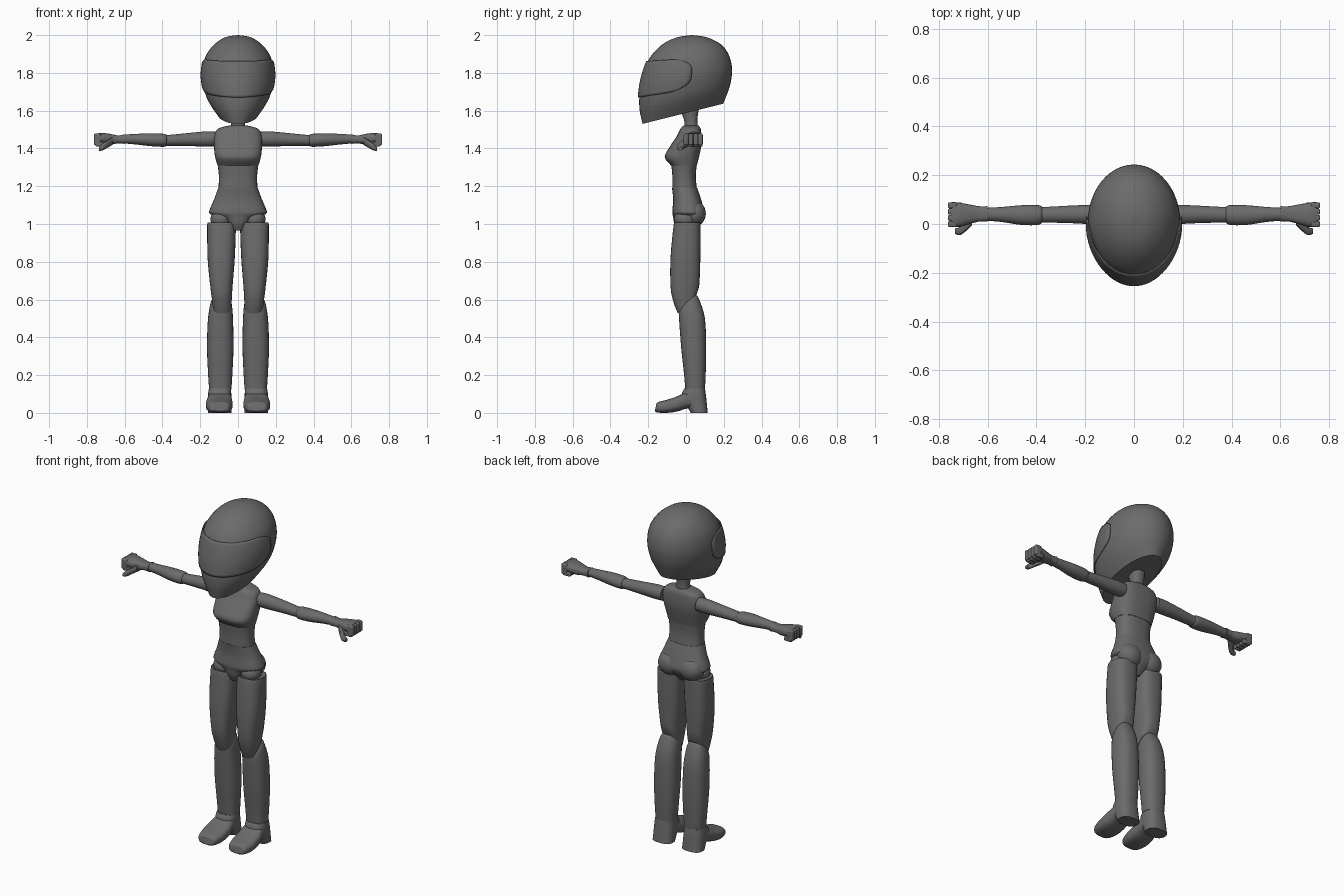
import bpy, bmesh, math
from mathutils import Matrix, Vector

grey = bpy.data.materials.new("dark grey")
grey.diffuse_color = (0.147, 0.147, 0.147, 1)

# Axis orders: how (side, depth, along) map to x, y, z
ORDER = {'z': (0, 1, 2), 'x': (2, 1, 0), 'y': (0, 2, 1)}


def finish(name, bm, mirror=False, angle=35):
    bmesh.ops.recalc_face_normals(bm, faces=bm.faces[:])
    me = bpy.data.meshes.new(name)
    bm.to_mesh(me)
    bm.free()
    me.materials.append(grey)
    ob = bpy.data.objects.new(name, me)
    bpy.context.collection.objects.link(ob)
    bpy.ops.object.select_all(action='DESELECT')
    ob.select_set(True)
    bpy.context.view_layer.objects.active = ob
    bpy.ops.object.shade_smooth_by_angle(angle=math.radians(angle))
    if mirror:
        ob.modifiers.new("mirror", 'MIRROR').use_clip = False
        ob.modifiers["mirror"].use_mirror_merge = False
    return ob


def sample(spec, t):
    """Smooth curve through the section parameters."""
    i = min(int(t), len(spec) - 2)
    f = t - i
    p = [spec[max(0, min(len(spec) - 1, i + k))] for k in (-1, 0, 1, 2)]
    return [0.5 * (2 * b + (c - a) * f + (2 * a - 5 * b + 4 * c - d) * f * f
                   + (3 * b - a - 3 * c + d) * f ** 3) for a, b, c, d in zip(*p)]


def point(sec, ang, power, axis):
    """Section: along at front, along at back, side centre, half side, front, back."""
    a0, a1, c, h, d0, d1 = sec
    s, k = math.sin(ang), -math.cos(ang)
    s = math.copysign(abs(s) ** (2 / power), s)
    k = math.copysign(abs(k) ** (2 / power), k)
    u = (k + 1) / 2
    v = (c + h * s, d0 + (d1 - d0) * u, a0 + (a1 - a0) * u)
    return Vector([v[j] for j in ORDER[axis]])


def loft(name, spec, axis='z', power=2.0, n=28, steps=4, mirror=False):
    bm = bmesh.new()
    rings = []
    for i in range((len(spec) - 1) * steps + 1):
        sec = sample(spec, i / steps)
        rings.append([bm.verts.new(point(sec, 2 * math.pi * j / n, power, axis)) for j in range(n)])
    for a, b in zip(rings, rings[1:]):
        for j in range(n):
            bm.faces.new((a[j], a[(j + 1) % n], b[(j + 1) % n], b[j]))
    bm.faces.new(rings[0])
    bm.faces.new(rings[-1])
    return finish(name, bm, mirror)


def ellipsoid(name, loc, size, mirror=True):
    bm = bmesh.new()
    m = Matrix.Translation(loc) @ Matrix.Diagonal((*size, 1))
    bmesh.ops.create_uvsphere(bm, u_segments=24, v_segments=14, radius=1, matrix=m)
    return finish(name, bm, mirror)


# Helmet-like head
HEAD = [(1.53, 1.637, 0, .108, -.23, .197), (1.60, 1.70, 0, .155, -.245, .222),
        (1.67, 1.75, 0, .179, -.247, .237), (1.76, 1.82, 0, .19, -.235, .244),
        (1.86, 1.89, 0, .177, -.203, .229), (1.925, 1.942, 0, .142, -.155, .195),
        (1.967, 1.975, 0, .1, -.10, .145), (1.99, 1.993, 0, .058, -.04, .09),
        (2.0, 2.0, 0, .004, .025, .033)]
loft("head", HEAD, n=48)

# Thin visor plate wrapped around the front of the head
bm = bmesh.new()
mid = Vector((0, 0, 1.77))
grid = []
for i in range(13):
    t = 2 + 2 * i / 12
    reach = math.radians(96) * (1 - .25 * abs(i / 6 - 1) ** 4)
    row = []
    for j in range(33):
        p = point(sample(HEAD, t), reach * (j / 16 - 1), 2, 'z')
        out = Vector((p.x, p.y, 0)).normalized() * .003
        row.append(bm.verts.new(p + out))
    grid.append(row)
for a, b in zip(grid, grid[1:]):
    for j in range(32):
        bm.faces.new((a[j], a[j + 1], b[j + 1], b[j]))
visor = finish("visor", bm)
solid = visor.modifiers.new("thickness", 'SOLIDIFY')
solid.thickness = .005
solid.offset = -1

# Neck and trunk
loft("neck", [(1.49, 1.49, 0, .042, -.012, .066), (1.54, 1.54, 0, .036, -.008, .06),
              (1.59, 1.60, 0, .04, -.025, .066), (1.63, 1.66, 0, .045, -.04, .075)], power=2.4)
loft("chest", [(1.522, 1.522, 0, .045, -.012, .066), (1.503, 1.503, 0, .108, -.03, .078),
               (1.46, 1.46, 0, .126, -.052, .082), (1.41, 1.41, 0, .127, -.085, .08),
               (1.355, 1.36, 0, .122, -.113, .07), (1.31, 1.31, 0, .108, -.08, .058)], power=2.8, n=36)
loft("waist", [(1.315, 1.315, 0, .108, -.078, .057), (1.25, 1.25, 0, .101, -.072, .052),
               (1.185, 1.185, 0, .104, -.072, .058)], power=2.5)
loft("pelvis", [(1.19, 1.19, 0, .105, -.074, .06), (1.13, 1.13, 0, .127, -.068, .08),
                (1.075, 1.075, 0, .15, -.072, .095), (1.055, 1.05, 0, .147, -.072, .098),
                (1.035, 1.02, 0, .09, -.068, .085), (1.0, .99, 0, .05, -.062, .06),
                (.965, .965, 0, .032, -.045, .035)], power=2.4, n=36)
ellipsoid("buttock", (.068, .045, 1.055), (.074, .06, .068))
ellipsoid("hip_joint", (.09, -.005, 1.025), (.056, .058, .05))

# Legs
loft("thigh", [(1.005, 1.005, .087, .073, -.06, .075), (.99, .99, .087, .076, -.066, .078),
               (.82, .82, .089, .072, -.082, .076), (.66, .70, .088, .06, -.081, .072),
               (.58, .66, .086, .054, -.064, .067), (.525, .625, .084, .05, -.042, .055)],
     power=2.6, mirror=True)
loft("lower_leg", [(.56, .63, .088, .045, -.03, .05), (.535, .60, .09, .058, -.038, .07),
                   (.47, .50, .093, .067, -.035, .10), (.34, .34, .094, .07, -.025, .107),
                   (.2, .2, .094, .064, -.01, .104), (.125, .125, .094, .059, -.004, .1)],
     power=2.4, mirror=True)
loft("ankle", [(.13, .13, .096, .058, -.008, .1), (.09, .09, .097, .062, -.02, .106),
               (.0, .0, .097, .062, .025, .115)], power=2.6, mirror=True)
loft("foot", [(-.165, -.158, .1, .035, .01, .04), (-.15, -.15, .1, .055, .002, .056),
              (-.1, -.1, .1, .069, .0, .07), (-.045, -.045, .099, .07, .008, .088),
              (.0, .0, .097, .064, .022, .11), (.04, .04, .097, .06, .028, .118)],
     axis='y', power=2.8, mirror=True)

# Arms: sections run along x, side is height
loft("upper_arm", [(.115, .115, 1.45, .039, -.002, .078), (.17, .17, 1.45, .04, -.001, .079),
                   (.27, .27, 1.447, .034, .004, .075), (.36, .36, 1.443, .029, .006, .07),
                   (.385, .385, 1.443, .029, .008, .07)], axis='x', mirror=True)
loft("forearm", [(.375, .375, 1.443, .024, .012, .065), (.39, .39, 1.443, .034, -.003, .077),
                 (.46, .46, 1.446, .034, -.004, .077), (.54, .54, 1.449, .028, .008, .07),
                 (.61, .61, 1.45, .023, .014, .066)], axis='x', mirror=True)
loft("hand", [(.6, .6, 1.449, .025, .01, .073), (.635, .635, 1.448, .021, .01, .073),
              (.675, .675, 1.449, .028, .0, .08), (.72, .72, 1.455, .027, -.012, .088),
              (.748, .748, 1.457, .022, -.012, .09)], axis='x', power=2.6, mirror=True)

# Curled fingers: a knuckle block bent down at the end of the palm
for k in range(4):
    bm = bmesh.new()
    y = .0765 - k * .0255
    for loc, size in (((.744, y, 1.448), (.038, .0245, .06)), ((.73, y, 1.422), (.05, .0235, .024))):
        m = Matrix.Translation(loc) @ Matrix.Diagonal((*size, 1))
        bmesh.ops.create_cube(bm, size=1, matrix=m)
    ob = finish("finger_%d" % (k + 1), bm, True)
    bev = ob.modifiers.new("bevel", 'BEVEL')
    bev.width, bev.segments = .006, 2

# Thumb hanging forward and down
loft("thumb", [(.665, .665, 1.44, .022, -.005, .04), (.69, .69, 1.425, .021, -.03, .015),
               (.715, .715, 1.408, .018, -.046, -.012), (.735, .735, 1.397, .01, -.04, -.018)],
     axis='x', power=2.3, n=16, mirror=True)
